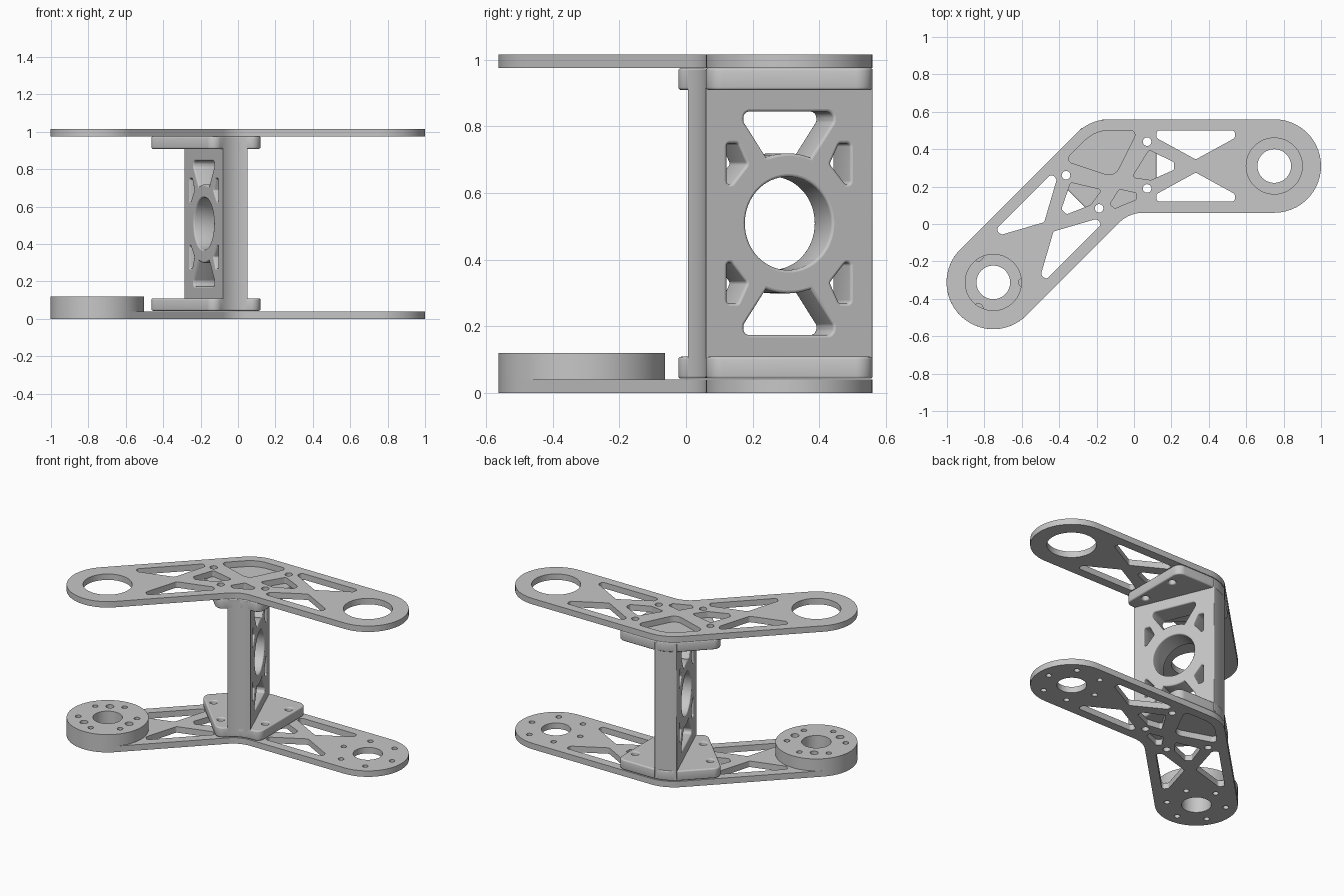
import bpy
from math import sin, cos, pi, radians, atan2, ceil
from mathutils import Vector, Matrix

cube = bpy.data.objects.get("Cube")
if cube:
    bpy.data.objects.remove(cube, do_unlink=True)

grey = bpy.data.materials.new("machined grey")
grey.use_nodes = True
COLOR = (0.57, 0.57, 0.57, 1)
grey.diffuse_color = COLOR
grey.node_tree.nodes["Principled BSDF"].inputs["Base Color"].default_value = COLOR

BEND = Vector((-0.13, 0.31))       # where the two arm centre lines meet
D = cos(pi / 4)
AXIS = Vector((sin(pi / 8), -cos(pi / 8)))  # mirror line of the two arms


# Positions: along an arm / across it (outward), or along the mirror line
def arm_a(u, v):
    return BEND + Vector((u, v))


def arm_b(u, v):
    return BEND + Vector((-D * (u + v), D * (v - u)))


def axis(s):
    return BEND + AXIS * s


def rounded(corners):
    """Polygon of (point, radius) with arcs at its corners."""
    out = []
    for i, (p, r) in enumerate(corners):
        p = Vector(p)
        a = (Vector(corners[i - 1][0]) - p).normalized()
        b = (Vector(corners[(i + 1) % len(corners)][0]) - p).normalized()
        if r == 0:
            out.append(p)
            continue
        half = a.angle(b) / 2
        c = p + (a + b).normalized() * (r / sin(half))
        reach = r / sin(half) * cos(half)
        d0, d1 = p + a * reach - c, p + b * reach - c
        sweep = atan2(d0.x * d1.y - d0.y * d1.x, d0.dot(d1))
        n = max(3, ceil(abs(sweep) / radians(7)))
        out += [c + Matrix.Rotation(sweep * k / n, 2) @ d0 for k in range(n + 1)]
    return out


def circle(c, r, n=32):
    return [Vector((c[0] + r * cos(2 * pi * k / n), c[1] + r * sin(2 * pi * k / n)))
            for k in range(n)]


def ring(c, r, hole, count, start=0):
    return [circle(c + Vector((cos(t), sin(t))) * r, hole, 16)
            for t in (radians(start) + 2 * pi * k / count for k in range(count))]


def slab(name, outline, holes, thick, matrix, bevel=0.0):
    """Filled, extruded profile with holes, turned into a mesh."""
    cu = bpy.data.curves.new(name, 'CURVE')
    cu.dimensions = '2D'
    cu.fill_mode = 'BOTH'
    cu.extrude = thick / 2 - bevel
    cu.bevel_depth = bevel
    cu.offset = -bevel
    cu.bevel_resolution = 2
    for k, pts in enumerate([outline] + holes):
        area = sum(pts[i - 1].x * p.y - pts[i - 1].y * p.x for i, p in enumerate(pts))
        if (area > 0) == (k == 0):      # outline clockwise, holes the other way
            pts = pts[::-1]
        sp = cu.splines.new('POLY')
        sp.points.add(len(pts) - 1)
        for q, p in zip(sp.points, pts):
            q.co = (p.x, p.y, 0, 1)
        sp.use_cyclic_u = True
    tmp = bpy.data.objects.new(name + "_profile", cu)
    bpy.context.collection.objects.link(tmp)
    dg = bpy.context.evaluated_depsgraph_get()
    me = bpy.data.meshes.new_from_object(tmp.evaluated_get(dg))
    bpy.data.objects.remove(tmp, do_unlink=True)
    me.name = name
    ob = bpy.data.objects.new(name, me)
    bpy.context.collection.objects.link(ob)
    ob.matrix_world = matrix
    me.materials.clear()
    me.materials.append(grey)
    bpy.ops.object.select_all(action='DESELECT')
    ob.select_set(True)
    bpy.context.view_layer.objects.active = ob
    bpy.ops.object.shade_smooth_by_angle(angle=radians(35))


def at_height(z):
    return Matrix.Translation((0, 0, z))


# Shared plate shape: bent outline and lightening holes
W, END, FILLET = 0.25, 0.88, 0.18
outer, inner = axis(-W / cos(pi / 8)), axis(W / cos(pi / 8))


def bent_outline(length, r):
    return rounded([(inner, FILLET), (arm_a(length, -W), r), (arm_a(length, W), r),
                    (outer, W), (arm_b(length, W), r), (arm_b(length, -W), r)])


screws, windows = [], []
for arm in (arm_a, arm_b):
    screws += [circle(arm(0.2, v), 0.023, 16) for v in (0.13, -0.12)]
    for side in (1, -1):
        windows.append(rounded([(arm(u, v * side), 0.018) for u, v in
                                ((0.25, 0.19), (0.67, 0.19), (0.67, 0.15),
                                 (0.46, 0.035), (0.25, 0.15))]))
    windows.append(rounded([(arm(u, v), 0.012) for u, v in
                            ((0.21, 0.085), (0.345, 0.02), (0.345, -0.02),
                             (0.22, -0.075), (0.12, -0.06))]))
windows.append(rounded([(arm_a(0.15, 0.19), 0.025), (axis(0.065), 0.06),
                        (arm_b(0.15, 0.19), 0.025), (axis(-0.206), 0.19)]))
windows.append(rounded([(p, 0.012) for p in
                        (axis(0.135), arm_a(0.145, -0.145), arm_a(0.14, -0.18),
                         arm_b(0.14, -0.18), arm_b(0.145, -0.145))]))

end_a, end_b = arm_a(END, 0), arm_b(END, 0)
plate = bent_outline(END + W, W - 0.0001)

# Top and bottom plates
slab("top_plate", plate, windows + screws + [circle(c, 0.15, 64) for c in (end_a, end_b)],
     0.04, at_height(0.995))
slab("bottom_plate", plate,
     windows + screws + [circle(c, 0.09, 48) for c in (end_a, end_b)]
     + ring(end_a, 0.18, 0.018, 6) + ring(end_b, 0.18, 0.018, 6, 30),
     0.04, at_height(0.02))

# Mounting disc on the end of one arm
slab("mounting_disc", circle(end_b, W, 96),
     [circle(end_b, 0.09, 48)] + ring(end_b, 0.18, 0.018, 6, 30)
     + ring(end_b, 0.16, 0.025, 3), 0.08, at_height(0.08))

# Flanges of the central column
flange = bent_outline(0.25, 0.05)
for name, z in (("lower_flange", 0.076), ("upper_flange", 0.942)):
    slab(name, flange, screws, 0.066, at_height(z), 0.008)

# Column front, hollowed to follow the inside curve of the plates
MIDDLE, TALL = 0.509, 0.46
corner_a, corner_b = arm_a(0.18, -W), arm_b(0.18, -W)
slab("column_front",
     rounded([(inner, FILLET), (corner_a, 0), (corner_a - AXIS * 0.05, 0),
              (corner_b - AXIS * 0.05, 0), (corner_b, 0)]),
     [], 2 * TALL, at_height(MIDDLE))

# Column web with round opening, end windows and four corner windows
web_holes = [circle((0, 0), 0.14, 64)]
for up in (1, -1):
    arc = [(0.21 * cos(radians(t)), 0.21 * up * sin(radians(t))) for t in range(70, 111, 5)]
    web_holes.append(rounded([((-0.145, 0.335 * up), 0.02), ((0.145, 0.335 * up), 0.02),
                              ((0.145, 0.305 * up), 0.015)] + [(p, 0) for p in arc]
                             + [((-0.145, 0.305 * up), 0.015)]))
    for side in (1, -1):
        web_holes.append(rounded([((x * side, y * up), 0.01) for x, y in
                                  ((0.2, 0.24), (0.165, 0.24), (0.135, 0.178),
                                   (0.2, 0.1))]))
along, up_dir = AXIS.to_3d(), Vector((0, 0, 1))
frame = Matrix((along, up_dir, along.cross(up_dir))).transposed().to_4x4()
frame.translation = (*axis(0.031), MIDDLE)
web = [Vector((x, y * TALL)) for x, y in ((-0.275, -1), (0.24, -1), (0.24, 1), (-0.275, 1))]
slab("column_web", web, web_holes, 0.141, frame, 0.008)
